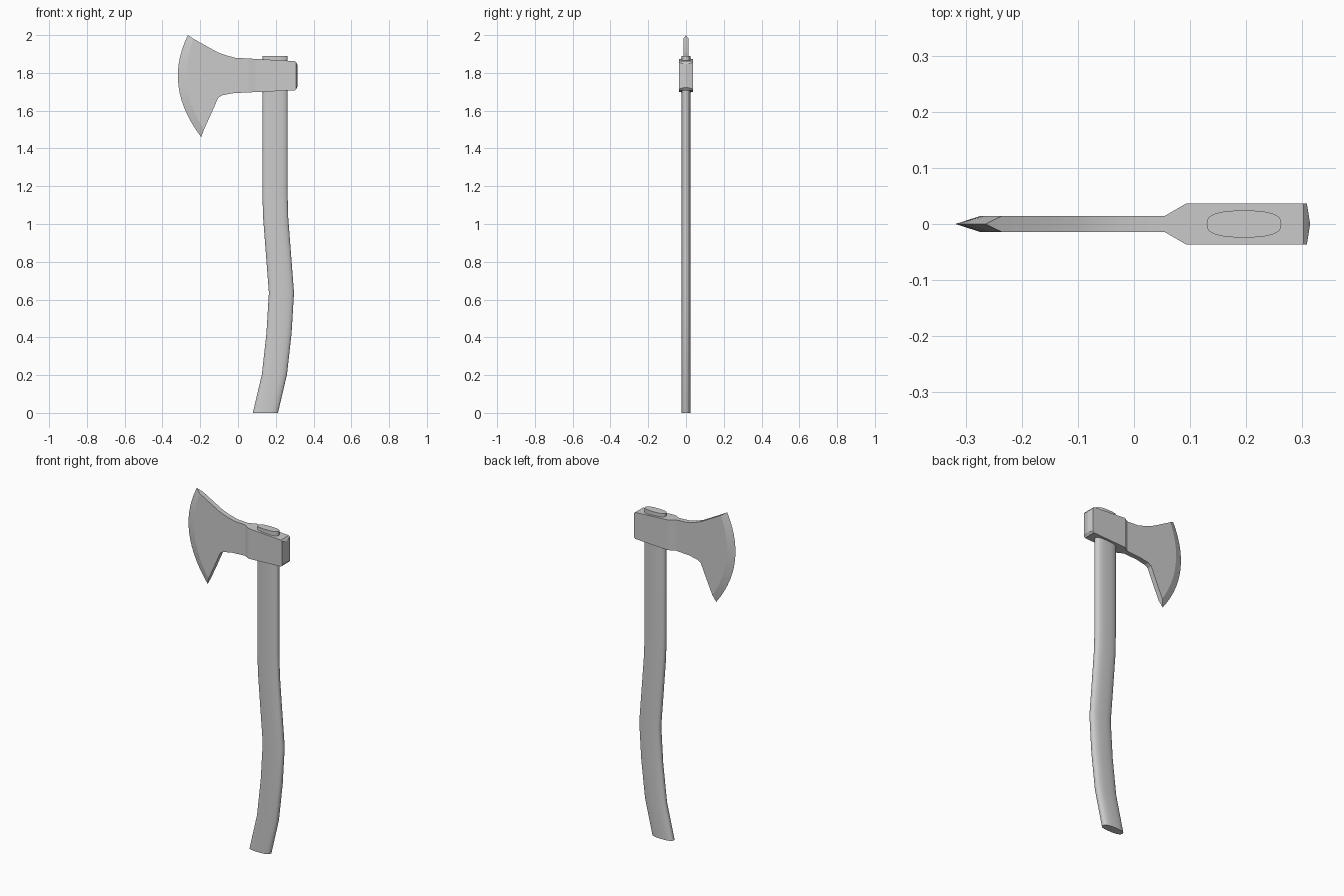
import bpy, bmesh, math

if "Cube" in bpy.data.objects:
    bpy.data.objects.remove(bpy.data.objects["Cube"])


def loft(name, rings, angle):
    """Skin closed rings of equal length and cap both ends."""
    bm = bmesh.new()
    loops = [[bm.verts.new(p) for p in ring] for ring in rings]
    n = len(loops[0])
    for a, b in zip(loops, loops[1:]):
        for i in range(n):
            j = (i + 1) % n
            bm.faces.new((a[i], a[j], b[j], b[i]))
    # rings of zero thickness close up by welding, others get a cap
    for ring in (loops[0], loops[-1]):
        if max(v.co.y for v in ring) > 1e-5 or min(v.co.y for v in ring) < -1e-5:
            bm.faces.new(ring)
    bmesh.ops.remove_doubles(bm, verts=bm.verts, dist=1e-5)
    bmesh.ops.recalc_face_normals(bm, faces=bm.faces)
    mesh = bpy.data.meshes.new(name)
    bm.to_mesh(mesh)
    bm.free()
    obj = bpy.data.objects.new(name, mesh)
    bpy.context.collection.objects.link(obj)
    bpy.context.view_layer.objects.active = obj
    obj.select_set(True)
    bpy.ops.object.shade_smooth_by_angle(angle=math.radians(angle))
    obj.select_set(False)
    return obj


# Handle: flattened oval swept along a curved centre line (x, z)
def oval(cx, z, rx=0.0665, ry=0.024, sides=32, power=0.75):
    ring = []
    for i in range(sides):
        a = 2 * math.pi * i / sides
        c, s = math.cos(a), math.sin(a)
        ring.append((cx + rx * math.copysign(abs(c) ** power, c),
                     ry * math.copysign(abs(s) ** power, s), z))
    return ring


path = [(0.145, 0), (0.193, 0.205), (0.217, 0.42), (0.230, 0.637),
        (0.215, 0.83), (0.199, 1.04), (0.196, 1.16), (0.196, 1.89)]
loft("handle", [oval(x, z) for x, z in path], 40)


# Axe head: stations from cutting edge to poll
# (top x, top z, bottom x, bottom z, bulge towards the edge, half thickness)
stations = [
    (-0.265, 2.000, -0.195, 1.460, 0.085, 0.0),
    (-0.235, 1.980, -0.180, 1.500, 0.063, 0.0145),
    (-0.160, 1.938, -0.140, 1.588, 0.030, 0.0145),
    (-0.105, 1.908, -0.105, 1.668, 0.010, 0.0145),
    (-0.070, 1.895, -0.085, 1.681, 0.0, 0.0145),
    (-0.015, 1.880, -0.030, 1.692, 0.0, 0.0145),
    (0.055, 1.876, 0.055, 1.697, 0.0, 0.0145),
    (0.093, 1.874, 0.093, 1.698, 0.0, 0.0365),
    (0.302, 1.862, 0.302, 1.708, 0.0, 0.0365),
    (0.308, 1.855, 0.308, 1.715, 0.0, 0.0365),
    (0.314, 1.845, 0.314, 1.725, 0.0, 0.0),
]


def head_ring(tx, tz, bx, bz, bulge, y, steps=14):
    column = []
    for i in range(steps + 1):
        t = i / steps
        column.append((tx + (bx - tx) * t - bulge * 4 * t * (1 - t),
                       tz + (bz - tz) * t))
    return [(x, -y, z) for x, z in column] + [(x, y, z) for x, z in reversed(column)]


loft("axe_head", [head_ring(*s) for s in stations], 12)
